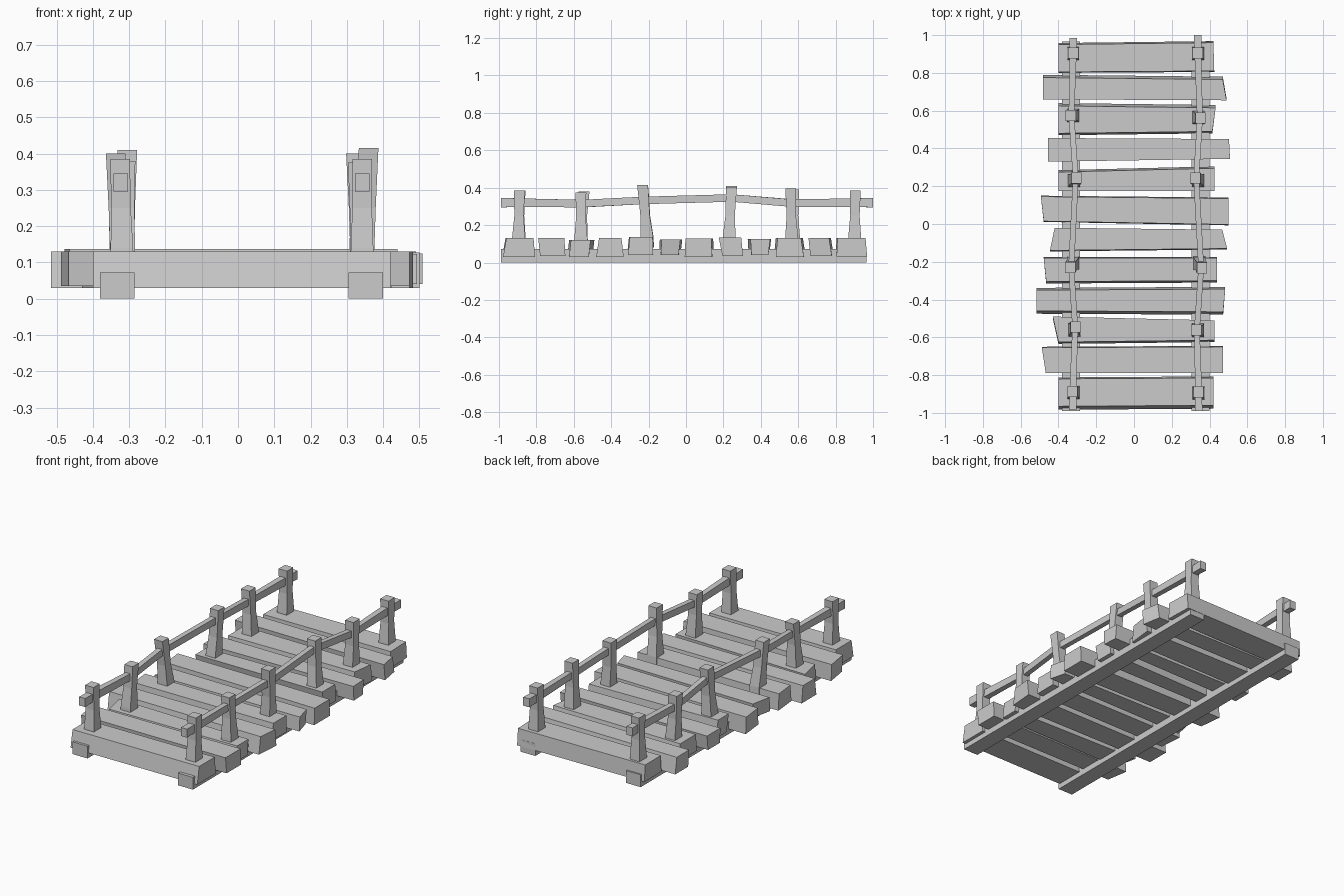
import bpy, bmesh


def skin(name, rings):
    """Closed solid lofted through four-cornered rings."""
    bm = bmesh.new()
    loops = [[bm.verts.new(p) for p in ring] for ring in rings]
    for a, b in zip(loops, loops[1:]):
        for i in range(4):
            j = (i + 1) % 4
            bm.faces.new((a[i], a[j], b[j], b[i]))
    bm.faces.new(loops[0])
    bm.faces.new(loops[-1])
    bmesh.ops.recalc_face_normals(bm, faces=bm.faces)
    me = bpy.data.meshes.new(name)
    bm.to_mesh(me)
    bm.free()
    ob = bpy.data.objects.new(name, me)
    bpy.context.collection.objects.link(ob)
    return ob


def flat_ring(x, y, z, w, d):
    return [(x - w, y - d, z), (x + w, y - d, z), (x + w, y + d, z), (x - w, y + d, z)]


def cross_ring(x, y, z, w, h):
    return [(x - w, y, z - h), (x + w, y, z - h), (x + w, y, z + h), (x - w, y, z + h)]


# Two long support beams
for side, x in (("left", -0.333), ("right", 0.352)):
    skin(side + "_beam", [cross_ring(x, y, 0.036, 0.048, 0.036) for y in (-0.99, 0.965)])

# Crooked deck planks: left end (x front, x back, y front, y back),
# right end likewise, then z bottom, z top, bottom offset of front and back edge
planks = [
    ((-0.40, -0.40, -0.965, -0.82), (0.42, 0.42, -0.96, -0.815), 0.03, 0.13, -0.018, 0.008),
    ((-0.467, -0.488, -0.79, -0.655), (0.472, 0.472, -0.79, -0.65), 0.035, 0.13, 0.01, 0.005),
    ((-0.40, -0.43, -0.625, -0.49), (0.425, 0.425, -0.615, -0.51), 0.03, 0.12, -0.01, -0.01),
    ((-0.515, -0.515, -0.46, -0.35), (0.472, 0.483, -0.465, -0.345), 0.03, 0.13, -0.015, 0.012),
    ((-0.465, -0.478, -0.305, -0.18), (0.44, 0.44, -0.30, -0.18), 0.04, 0.137, -0.01, 0.005),
    ((-0.445, -0.42, -0.14, -0.02), (0.493, 0.467, -0.13, -0.03), 0.04, 0.123, -0.005, -0.01),
    ((-0.478, -0.493, 0.015, 0.145), (0.50, 0.50, -0.003, 0.135), 0.03, 0.128, -0.004, 0.005),
    ((-0.40, -0.40, 0.175, 0.275), (0.425, 0.425, 0.175, 0.295), 0.035, 0.135, 0.02, 0.01),
    ((-0.455, -0.455, 0.33, 0.455), (0.508, 0.503, 0.345, 0.45), 0.04, 0.125, 0.005, -0.01),
    ((-0.40, -0.40, 0.48, 0.625), (0.415, 0.432, 0.49, 0.615), 0.03, 0.13, -0.01, 0.015),
    ((-0.483, -0.483, 0.66, 0.775), (0.49, 0.47, 0.655, 0.765), 0.035, 0.13, 0.01, 0.015),
    ((-0.40, -0.40, 0.805, 0.95), (0.425, 0.42, 0.81, 0.96), 0.033, 0.13, -0.005, 0.008),
]
for i, (left, right, lo, hi, df, db) in enumerate(planks, 1):
    skin(f"plank_{i}", [[(xf, yf + df, lo), (xb, yb + db, lo), (xb, yb, hi), (xf, yf, hi)]
                        for xf, xb, yf, yb in (left, right)])

# Bent posts: top x, top y, top z, then lean of the foot in x and y
posts = {
    "left": [(-0.325, -0.887, 0.385, 0.005, -0.005), (-0.31, -0.545, 0.38, -0.005, -0.015),
             (-0.337, -0.23, 0.40, 0.015, 0.022), (-0.305, 0.243, 0.41, -0.012, -0.012),
             (-0.335, 0.575, 0.39, 0.012, 0.0), (-0.322, 0.905, 0.385, 0.0, -0.003)],
    "right": [(0.342, -0.89, 0.385, 0.0, -0.005), (0.33, -0.562, 0.375, 0.01, 0.0),
              (0.36, -0.232, 0.415, -0.015, 0.022), (0.325, 0.243, 0.40, 0.015, -0.012),
              (0.352, 0.56, 0.395, -0.01, 0.005), (0.338, 0.905, 0.385, 0.0, -0.003)],
}
rail_z = [0.32, 0.315, 0.332, 0.345, 0.318, 0.32]
ends = {"left": (-0.985, 0.985), "right": (-0.99, 1.0)}
for side, items in posts.items():
    for i, (x, y, z, dx, dy) in enumerate(items, 1):
        skin(f"{side}_post_{i}", [
            flat_ring(x + dx, y + dy, 0.08, 0.033, 0.037),
            flat_ring(x + dx, y + dy, 0.14, 0.031, 0.034),
            flat_ring(x + dx * 0.5, y + dy * 0.6, 0.25, 0.027, 0.025),
            flat_ring(x, y, z, 0.027, 0.029)])
    # Handrail threaded through the posts
    path = [(x + dx * 0.3, y, rz) for (x, y, z, dx, dy), rz in zip(items, rail_z)]
    path = ([(path[0][0], ends[side][0], 0.32)] + path
            + [(path[-1][0], ends[side][1], 0.32)])
    half = [0.02, 0.018, 0.015, 0.015, 0.015, 0.015, 0.018, 0.02]
    skin(side + "_handrail", [cross_ring(x, y, z, w, w + 0.005)
                              for (x, y, z), w in zip(path, half)])
